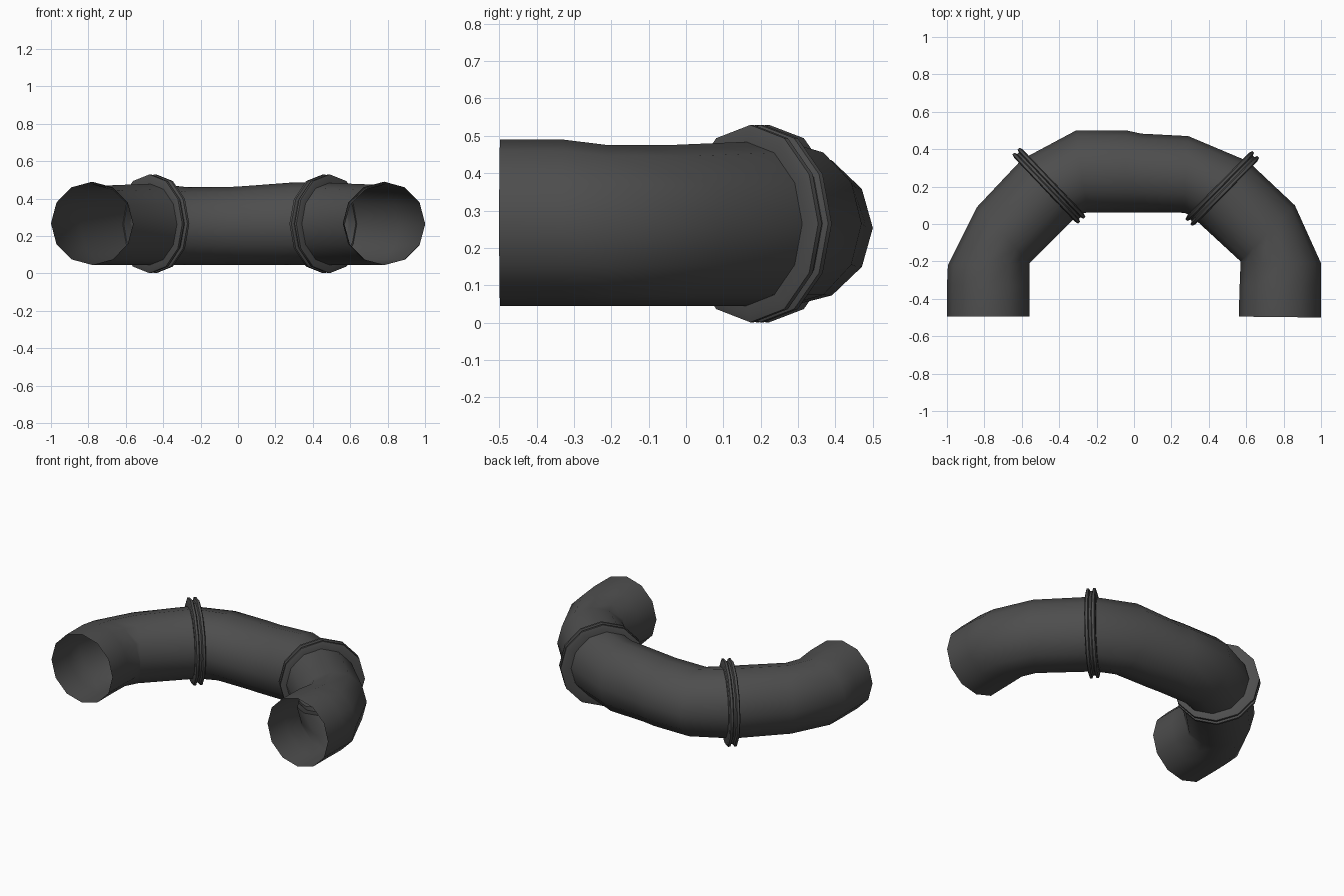
import bpy, bmesh, math
from mathutils import Vector

if "Cube" in bpy.data.objects:
    bpy.data.objects.remove(bpy.data.objects["Cube"])

N = 12
mat = bpy.data.materials.new("dark grey rubber")
mat.diffuse_color = (0.075, 0.075, 0.075, 1)
mat.use_nodes = True
mat.node_tree.nodes["Principled BSDF"].inputs["Base Color"].default_value = mat.diffuse_color


def make_tube(name, rings, closed=False):
    """Skin a list of 12-sided rings: (centre, side vector, vertical radius)."""
    bm = bmesh.new()
    loops = []
    for c, side, rz in rings:
        loops.append([bm.verts.new(c + side * math.cos(2 * math.pi * i / N)
                                   + Vector((0, 0, rz * math.sin(2 * math.pi * i / N))))
                      for i in range(N)])
    pairs = list(zip(loops, loops[1:]))
    if closed:
        pairs.append((loops[-1], loops[0]))
    for a, b in pairs:
        for i in range(N):
            j = (i + 1) % N
            bm.faces.new((a[i], a[j], b[j], b[i]))
    bmesh.ops.remove_doubles(bm, verts=bm.verts, dist=0.0005)
    bmesh.ops.recalc_face_normals(bm, faces=bm.faces)
    me = bpy.data.meshes.new(name)
    bm.to_mesh(me)
    bm.free()
    me.materials.append(mat)
    ob = bpy.data.objects.new(name, me)
    bpy.context.collection.objects.link(ob)
    bpy.ops.object.select_all(action='DESELECT')
    ob.select_set(True)
    bpy.context.view_layer.objects.active = ob
    bpy.ops.object.shade_smooth_by_angle(angle=math.radians(40))
    return ob


def section(ox, oy, ix, iy, top, bottom=0.045):
    """Cross-section from its outer and inner plan points and its top height."""
    o, i = Vector((ox, oy, 0)), Vector((ix, iy, 0))
    c = (o + i) / 2
    c.z = (top + bottom) / 2
    return c, (o - i) / 2, (top - bottom) / 2


# Left elbow, open at the front
make_tube("left_elbow", [section(*s) for s in (
    (-1, -.495, -.56, -.495, .49), (-1, -.33, -.56, -.33, .49),
    (-.995, -.22, -.56, -.21, .475), (-.84, .09, -.558, -.208, .47),
    (-.60, .345, -.30, .05, .48))])

# Middle duct between the two flanges
make_tube("middle_duct", [section(*s) for s in (
    (-.60, .345, -.30, .05, .48), (-.31, .50, -.25, .062, .462),
    (-.04, .50, -.05, .062, .462), (.04, .483, .04, .062, .467),
    (.29, .47, .27, .06, .485), (.61, .335, .31, .04, .485))])

# Right elbow, open at the front
make_tube("right_elbow", [section(*s) for s in (
    (.61, .335, .31, .04, .485), (.86, .10, .57, -.20, .475),
    (1, -.21, .57, -.205, .475), (1, -.33, .565, -.33, .49),
    (1, -.50, .56, -.495, .49))])

# Double-lipped clamp flanges (offset along duct, radius)
PROFILE = [(-.032, .20), (-.032, .245), (-.026, .264), (-.012, .264), (-.006, .248),
           (.006, .248), (.012, .264), (.026, .264), (.032, .245), (.032, .20)]
for name, cx, cy, sx, sy in (("left_flange", -.455, .205, -.69, .725),
                             ("right_flange", .472, .19, .70, .714)):
    side = Vector((sx, sy, 0))
    axis = Vector((sy, -sx, 0))
    make_tube(name, [(Vector((cx, cy, .265)) + axis * t, side * r * .965, r)
                     for t, r in PROFILE], closed=True)
